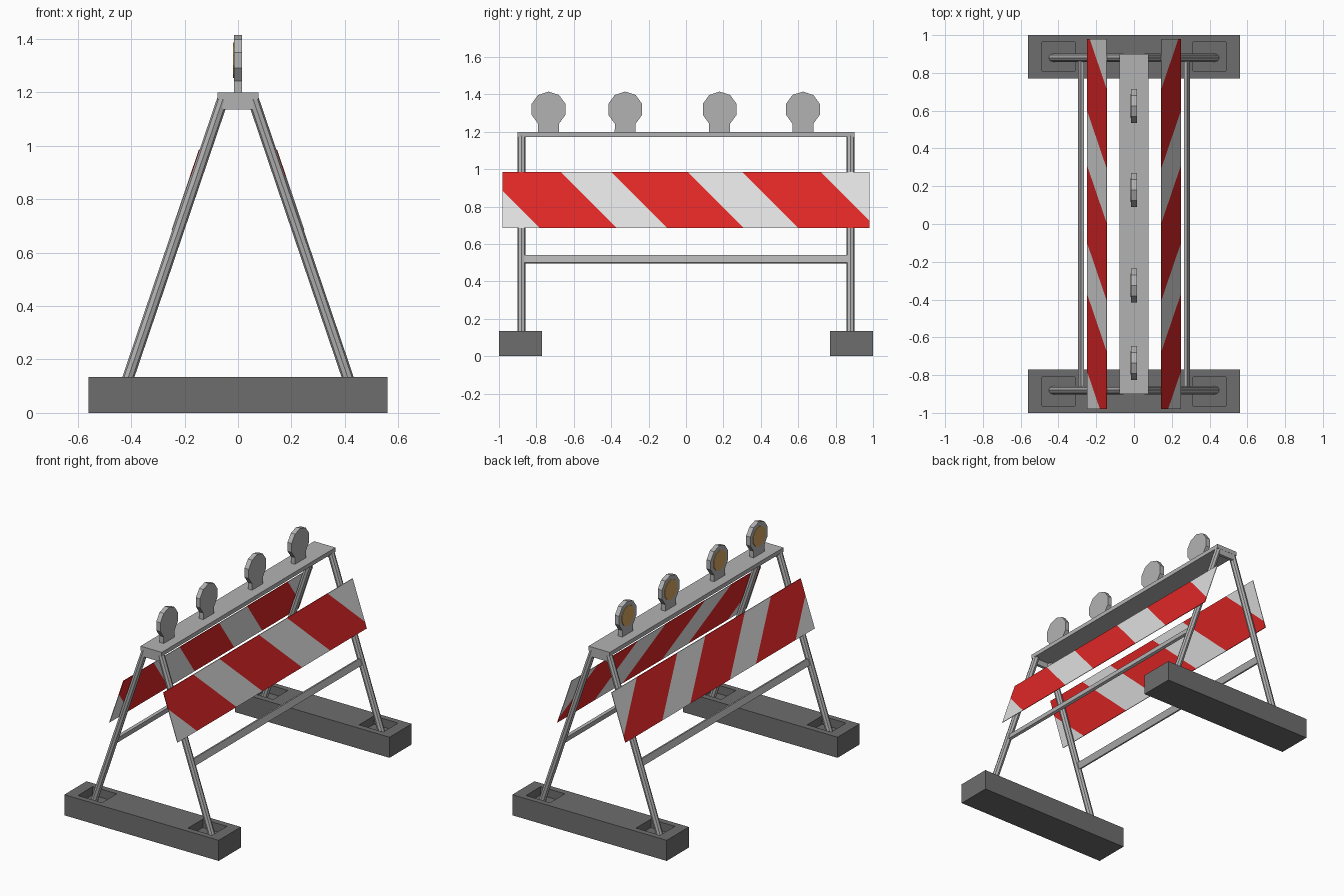
import bpy, bmesh, math
from mathutils import Matrix, Vector

if "Cube" in bpy.data.objects:
    bpy.data.objects.remove(bpy.data.objects["Cube"])


def material(name, srgb):
    m = bpy.data.materials.new(name)
    m.diffuse_color = [((c + 0.055) / 1.055) ** 2.4 for c in srgb] + [1]
    m.use_nodes = True
    m.node_tree.nodes["Principled BSDF"].inputs["Base Color"].default_value = m.diffuse_color
    return m


METAL = material("grey metal", (0.70, 0.70, 0.70))
RUBBER = material("dark grey rubber", (0.43, 0.43, 0.43))
RED = material("warning red", (0.88, 0.15, 0.15))
WHITE = material("board white", (0.88, 0.88, 0.88))
AMBER = material("amber lens", (0.82, 0.64, 0.36))

SLOPE = 0.34                      # sideways run of the legs per unit of height
TILT = math.atan(SLOPE)


def leg_x(z):
    return 0.41 - SLOPE * (z - 0.135)


def finish(name, bm, *mats):
    bmesh.ops.recalc_face_normals(bm, faces=bm.faces)
    me = bpy.data.meshes.new(name)
    bm.to_mesh(me)
    bm.free()
    for m in mats:
        me.materials.append(m)
    ob = bpy.data.objects.new(name, me)
    bpy.context.collection.objects.link(ob)
    return ob


def box_bm(lo, hi):
    bm = bmesh.new()
    bmesh.ops.create_cube(bm, size=1)
    for v in bm.verts:
        v.co = [l if c < 0 else h for c, l, h in zip(v.co, lo, hi)]
    return bm


def prism(name, pts, axis, a, b, mat):
    """Extrude a 2D outline along the x or y axis from a to b."""
    bm = bmesh.new()
    place = (lambda p, d: (d, p[0], p[1])) if axis == "x" else (lambda p, d: (p[0], d, p[1]))
    rings = [[bm.verts.new(place(p, d)) for p in pts] for d in (a, b)]
    for r in rings:
        bm.faces.new(r)
    n = len(pts)
    for i in range(n):
        j = (i + 1) % n
        bm.faces.new((rings[0][i], rings[0][j], rings[1][j], rings[1][i]))
    return finish(name, bm, mat)


# Rubber feet with a sunken pocket under each leg
def foot(name, s):
    xs = (-0.56, -0.487, -0.312, 0.312, 0.487, 0.56)
    ys = [s * y for y in (0.77, 0.81, 0.963, 1.0)]
    bm = bmesh.new()
    grid = [[bm.verts.new((x, y, 0)) for y in ys] for x in xs]
    for i in range(5):
        for j in range(3):
            bm.faces.new((grid[i][j], grid[i + 1][j], grid[i + 1][j + 1], grid[i][j + 1]))
    ext = bmesh.ops.extrude_face_region(bm, geom=bm.faces[:], use_keep_orig=True)["geom"]
    for v in ext:
        if isinstance(v, bmesh.types.BMVert):
            v.co.z = 0.135
    bm.faces.ensure_lookup_table()
    pockets = [f for f in bm.faces if f.calc_center_median().z > 0.13
               and 0.32 < abs(f.calc_center_median().x) < 0.48
               and 0.82 < abs(f.calc_center_median().y) < 0.95]
    for f in pockets:
        new = bmesh.ops.extrude_face_region(bm, geom=[f])["geom"]
        bmesh.ops.translate(bm, vec=(0, 0, -0.055),
                            verts=[v for v in new if isinstance(v, bmesh.types.BMVert)])
    bmesh.ops.delete(bm, geom=[f for f in pockets if f.is_valid], context="FACES")
    finish(name, bm, RUBBER)


# Leaning octagonal tube legs
def leg(name, sx, sy):
    a = Vector((sx * leg_x(0.07), sy * 0.88, 0.07))
    b = Vector((sx * leg_x(1.175), sy * 0.88, 1.175))
    bm = bmesh.new()
    bmesh.ops.create_cone(bm, cap_ends=True, segments=8, radius1=0.0215, radius2=0.0215,
                          depth=(b - a).length)
    rot = Matrix.Rotation(-sx * TILT, 4, "Y")
    bm.transform(Matrix.Translation((a + b) / 2) @ rot)
    finish(name, bm, METAL)


# Striped board lying on the outer side of the legs
def board(name, s):
    z0, z1 = 0.685, 0.985
    cuts = (-0.67, -0.40, 0.01, 0.30, 0.72)
    bm = box_bm((-0.002, -0.98, z0), (0.002, 0.98, z1))
    for c in cuts:
        bmesh.ops.bisect_plane(bm, geom=bm.verts[:] + bm.edges[:] + bm.faces[:],
                               plane_co=(0, c, z1), plane_no=(0, 1, 1))
    # white triangle in the lower corner
    bmesh.ops.bisect_plane(bm, geom=bm.verts[:] + bm.edges[:] + bm.faces[:],
                           plane_co=(0, -1.08, z1), plane_no=(0, 1, 1))
    for f in bm.faces:
        c = f.calc_center_median()
        t = c.y + c.z - z1
        f.material_index = int(-1.08 < t < -0.67 or -0.40 < t < 0.01 or 0.30 < t < 0.72)
    for v in bm.verts:
        v.co.x = s * (v.co.x + leg_x(v.co.z) + 0.0235)
    finish(name, bm, WHITE, RED)


for sy, end in ((-1, "front"), (1, "back")):
    foot(end + "_foot", sy)
    # gusset joining the two legs under the top bar
    prism(end + "_gusset", [(-0.07, 1.18), (0.07, 1.18), (0.055, 1.135), (-0.055, 1.135)],
          "y", sy * 0.88, sy * 0.899, METAL)
    for sx, side in ((-1, "left"), (1, "right")):
        leg(f"{end}_{side}_leg", sx, sy)

for sx, side in ((-1, "left"), (1, "right")):
    board(side + "_striped_board", sx)
    # lower rail, tilted with the legs
    bm = box_bm((-0.009, -0.87, -0.0215), (0.009, 0.87, 0.0215))
    bm.transform(Matrix.Translation((sx * leg_x(0.518), 0, 0.518))
                 @ Matrix.Rotation(-sx * TILT, 4, "Y"))
    finish(side + "_lower_rail", bm, METAL)

# Top bar
finish("top_bar", box_bm((-0.077, -0.9, 1.173), (0.077, 0.9, 1.2)), METAL)

# Warning lamps: ten-sided heads with a neck, lens on the left side
for n, y in enumerate((-0.735, -0.325, 0.18, 0.625), 1):
    ring = [(math.cos(math.radians(a)), math.sin(math.radians(a)))
            for a in range(-54, 271, 36)]
    head = [(y + 0.095 * c, 1.32 + 0.095 * s) for c, s in ring[:9]]
    neck = [(y - 0.056, 1.195), (y + 0.056, 1.195)]
    prism(f"lamp_{n}", head + neck, "x", -0.015, 0.015, METAL)
    prism(f"lamp_lens_{n}", [(y + 0.066 * c, 1.32 + 0.066 * s) for c, s in ring],
          "x", -0.018, -0.014, AMBER)
